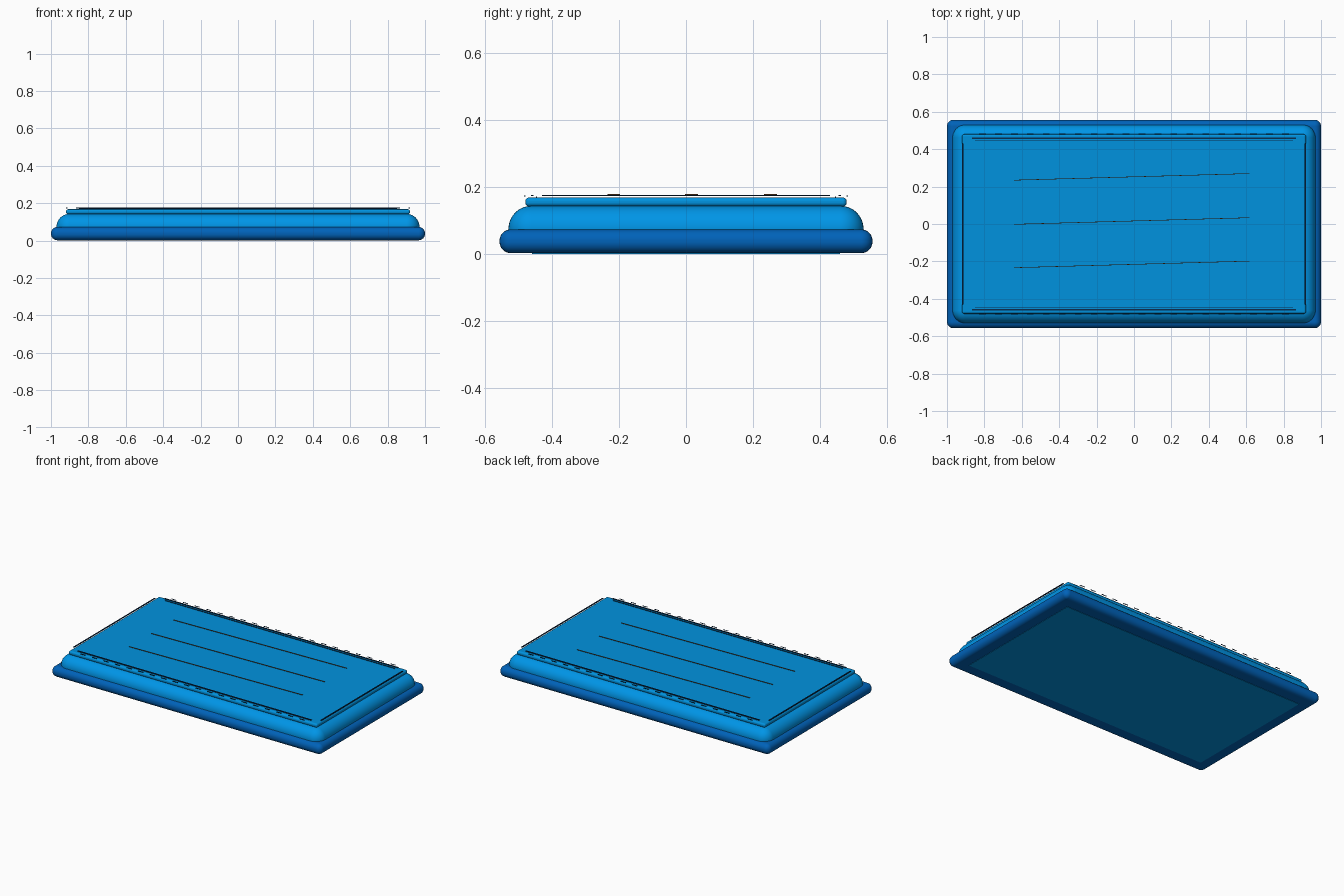
import bpy

if "Cube" in bpy.data.objects:
    bpy.data.objects.remove(bpy.data.objects["Cube"], do_unlink=True)


def material(name, rgb):
    mat = bpy.data.materials.new(name)
    mat.use_nodes = True
    mat.diffuse_color = (*rgb, 1)
    mat.node_tree.nodes["Principled BSDF"].inputs["Base Color"].default_value = (*rgb, 1)
    return mat


deep_blue = material("deep blue", (0.0, 0.123, 0.485))
bright_blue = material("bright blue", (0.0, 0.305, 0.81))
panel_blue = material("panel blue", (0.0, 0.29, 0.74))
navy = material("dark navy", (0.002, 0.025, 0.08))
thread = material("brown thread", (0.25, 0.09, 0.025))


def box(name, mat, half_x, half_y, low, high, centre=(0, 0), bevel=0, segments=6, turn=0):
    """Box given by its half sizes and height range, with optional rounded edges."""
    bpy.ops.mesh.primitive_cube_add(size=2, location=(*centre, (low + high) / 2))
    obj = bpy.context.object
    obj.name = name
    obj.scale = (half_x, half_y, (high - low) / 2)
    bpy.ops.object.transform_apply(location=False, rotation=False, scale=True)
    obj.rotation_euler.z = turn
    obj.data.materials.append(mat)
    if bevel:
        bpy.ops.object.shade_smooth()
        mod = obj.modifiers.new("rounding", "BEVEL")
        mod.width = bevel
        mod.segments = segments
        mod.harden_normals = True
        bpy.ops.object.modifier_apply(modifier=mod.name)
    return obj


# Stacked padded body
box("base_pad", deep_blue, 1.0, 0.557, 0.002, 0.073, bevel=0.034)
box("cushion", bright_blue, 0.97, 0.53, 0.003, 0.143, bevel=0.068, segments=10)
box("top_panel", panel_blue, 0.92, 0.48, 0.141, 0.168, bevel=0.012, segments=4)
box("bottom_panel", panel_blue, 0.91, 0.46, 0.0, 0.02)

# Thin piping and edge stitches, repeated on opposite sides
STITCHES = 20
for side, end in ((-1, "front"), (1, "back")):
    box(end + "_piping", navy, 0.865, 0.004, 0.172, 0.176, (0, side * 0.459))
    box(end + "_seam", navy, 0.85, 0.0015, 0.168, 0.171, (0, side * 0.446))
    for i in range(STITCHES):
        x = -0.81 + i * 1.62 / (STITCHES - 1)
        box(f"{end}_stitch_{i + 1}", navy, 0.018, 0.002, 0.171, 0.174, (x, side * 0.481))

for side, end in ((-1, "right"), (1, "left")):
    box(end + "_piping", navy, 0.004, 0.43, 0.172, 0.176, (side * 0.915, 0))

# Slightly slanted quilting lines across the top
for i, y in enumerate((-0.216, 0.016, 0.252)):
    box(f"quilting_line_{i + 1}", thread, 0.63, 0.0015, 0.175, 0.178, (-0.012, y), turn=0.028)
